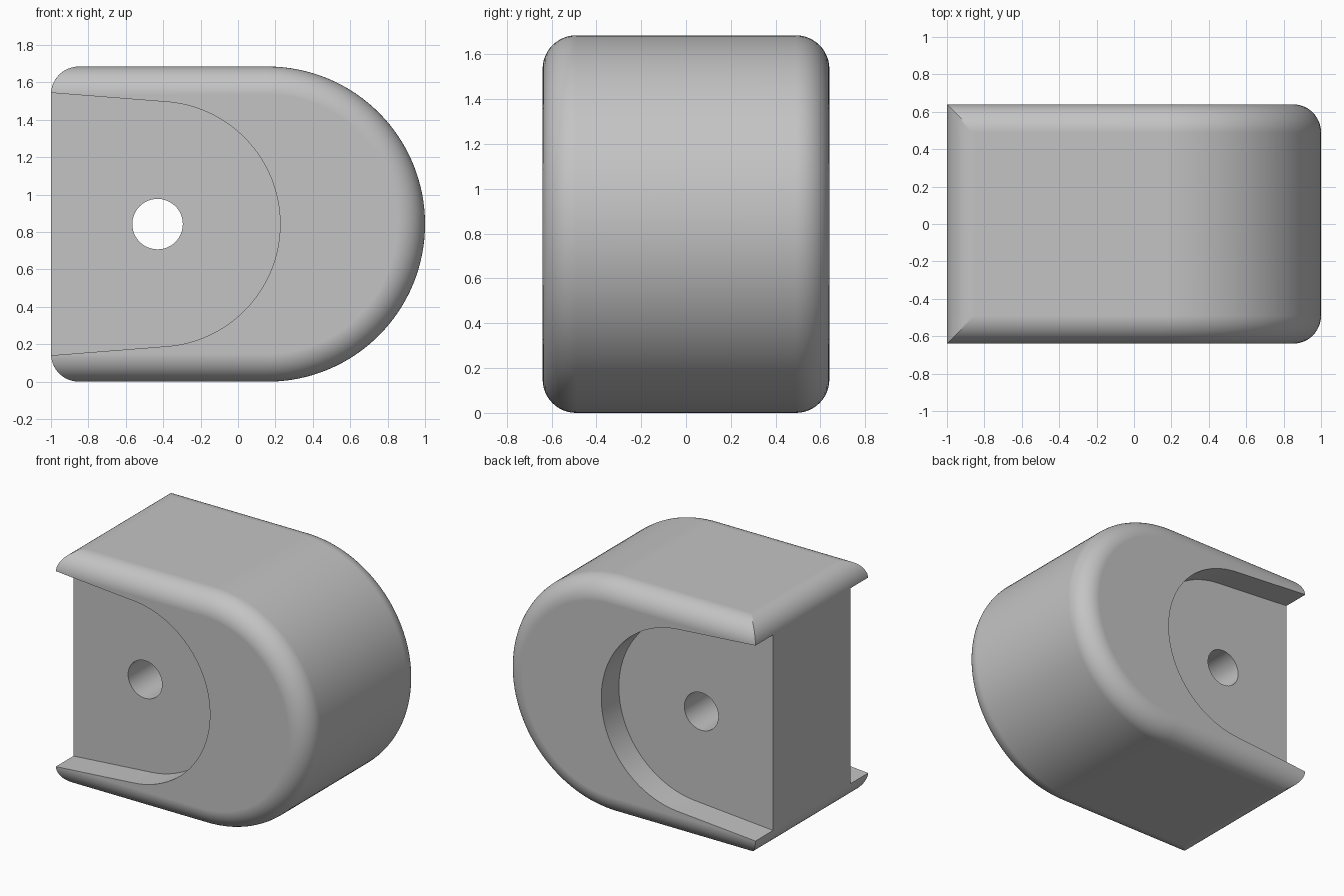
import bpy, bmesh
from math import sin, cos, asin, pi, radians

if "Cube" in bpy.data.objects:
    bpy.data.objects.remove(bpy.data.objects["Cube"])

HEIGHT, HALF_Y, R = 1.685, 0.64, 0.15    # block height, half depth, fillet radius
MID = HEIGHT / 2
ARC_X = 1 - MID                          # centre of the round end
HOLE_X, POCKET_R, POCKET_DEPTH = -0.43, 0.655, 0.2
FILLET, ARC, CORNER = 12, 64, 12         # segment counts


def loft(name, rings):
    """Skin equal-length rings of points and cap both ends."""
    bm = bmesh.new()
    loops = [[bm.verts.new(p) for p in ring] for ring in rings]
    n = len(loops[0])
    for a, b in zip(loops, loops[1:]):
        for i in range(n):
            j = (i + 1) % n
            bm.faces.new((a[i], a[j], b[j], b[i]))
    bm.faces.new(loops[0][::-1])
    bm.faces.new(loops[-1])
    bmesh.ops.remove_doubles(bm, verts=bm.verts, dist=1e-5)
    bmesh.ops.recalc_face_normals(bm, faces=bm.faces)
    mesh = bpy.data.meshes.new(name)
    bm.to_mesh(mesh)
    bm.free()
    obj = bpy.data.objects.new(name, mesh)
    bpy.context.collection.objects.link(obj)
    return obj


def prism(name, outline, y0, y1):
    return loft(name, [[(x, y, z) for x, z in outline] for y in (y0, y1)])


def mirrored(upper):
    """Close an upper half outline with its reflection in the middle height."""
    return upper + [(x, HEIGHT - z) for x, z in upper[::-1]]


def body_ring(y, inset):
    """D outline, drawn in by the inset except at the flat end."""
    end = asin(max(0, 1 - inset / R))
    upper = [(-1 + R - R * cos(end * i / CORNER), HEIGHT - R + R * sin(end * i / CORNER))
             for i in range(CORNER + 1)]
    radius = MID - inset
    for i in range(ARC // 2):
        a = pi / 2 * (1 - (i / (ARC // 2)))
        upper.append((ARC_X + radius * cos(a), MID + radius * sin(a)))
    tip = [(ARC_X + radius, MID)]
    return [(x, y, z) for x, z in upper + tip + [(x, HEIGHT - z) for x, z in upper[::-1]]]


# Rounded block
steps = [pi / 2 * i / FILLET for i in range(FILLET + 1)]
levels = [(-HALF_Y + R - R * cos(a), R - R * sin(a)) for a in steps]
levels += [(-y, inset) for y, inset in levels[::-1]]
block = loft("rounded_block", [body_ring(y, d) for y, d in levels])

# Pocket outline: tapered walls running into a round end
pocket = [(-1.2, 1.56)]
for i in range(49):
    a = (pi / 2 - 0.077) * (1 - i / 49)
    pocket.append((HOLE_X + POCKET_R * cos(a), MID + POCKET_R * sin(a)))
pocket = mirrored(pocket)
circle = [(HOLE_X + 0.135 * cos(2 * pi * i / 48), MID + 0.135 * sin(2 * pi * i / 48))
          for i in range(48)]
floor = HALF_Y - POCKET_DEPTH
cutters = [prism("front_pocket_cutter", pocket, -1, -floor),
           prism("back_pocket_cutter", pocket, floor, 1),
           prism("hole_cutter", circle, -1, 1)]

# Cut the pockets and the through hole
bpy.ops.object.select_all(action='DESELECT')
bpy.context.view_layer.objects.active = block
block.select_set(True)
for cutter in cutters:
    cutter.hide_render = True
    cut = block.modifiers.new(cutter.name, 'BOOLEAN')
    cut.operation, cut.solver, cut.object = 'DIFFERENCE', 'EXACT', cutter
    bpy.ops.object.modifier_apply(modifier=cut.name)
for cutter in cutters:
    bpy.data.objects.remove(cutter)

# Colour and shading
grey = bpy.data.materials.new("light grey")
grey.use_nodes = True
colour = (0.55, 0.55, 0.55, 1)
grey.diffuse_color = colour
grey.node_tree.nodes["Principled BSDF"].inputs["Base Color"].default_value = colour
block.data.materials.clear()
block.data.materials.append(grey)
bpy.ops.object.shade_smooth_by_angle(angle=radians(30))
normals = block.modifiers.new("clean_flats", 'WEIGHTED_NORMAL')
normals.keep_sharp = True
